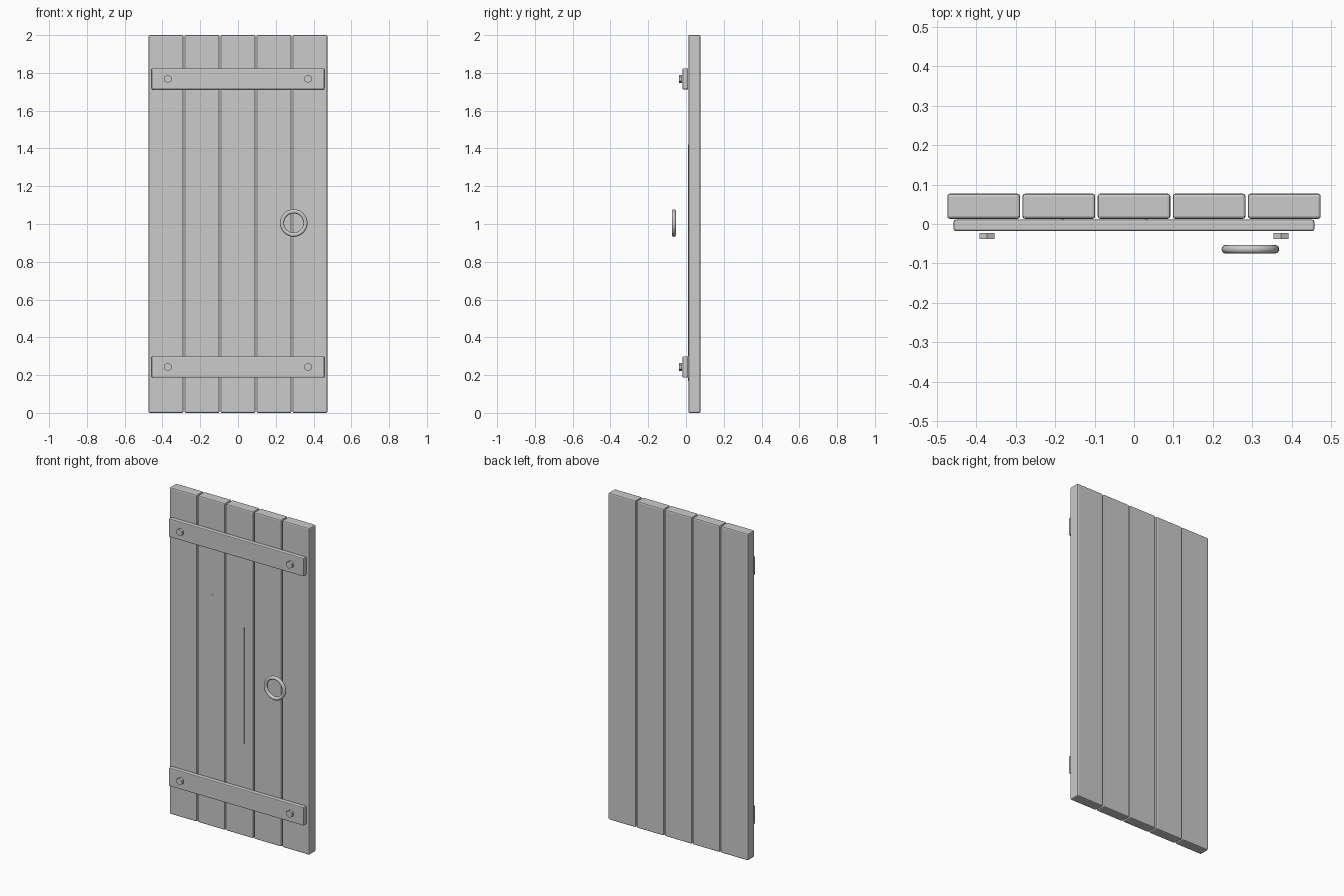
import bpy
from math import pi

if "Cube" in bpy.data.objects:
    bpy.data.objects.remove(bpy.data.objects["Cube"])


def box(name, x, y, z, bevel=0.0):
    """Box from (min, max) ranges, with optional rounded edges."""
    bpy.ops.mesh.primitive_cube_add(size=1, location=[(r[0] + r[1]) / 2 for r in (x, y, z)])
    ob = bpy.context.object
    ob.name = name
    ob.scale = [r[1] - r[0] for r in (x, y, z)]
    bpy.ops.object.transform_apply(location=False, rotation=False, scale=True)
    if bevel:
        mod = ob.modifiers.new("edge_rounding", 'BEVEL')
        mod.width = bevel
        mod.segments = 2
    return ob


# Five vertical planks
WIDTH, PITCH = 0.1845, 0.1905
for i in range(5):
    cx = (i - 2) * PITCH
    box(f"plank_{i + 1}", (cx - WIDTH / 2, cx + WIDTH / 2), (0.013, 0.077), (0, 2), 0.007)

# Thin raised grain lines on the front of two planks
box("grain_line_left", (-0.184, -0.178), (0.010, 0.016), (0.17, 1.42))
box("grain_line_middle", (0.028, 0.034), (0.010, 0.016), (0.565, 1.275))

# Cross braces with a hexagonal bolt head near each end
for label, z in (("lower", 0.243), ("upper", 1.768)):
    box(f"{label}_brace", (-0.457, 0.457), (-0.018, 0.011), (z - 0.056, z + 0.056), 0.005)
    for side, x in (("left", -0.372), ("right", 0.372)):
        bpy.ops.mesh.primitive_cylinder_add(vertices=6, radius=0.022, depth=0.015,
                                            location=(x, -0.030, z), rotation=(pi / 2, 0, 0))
        bpy.context.object.name = f"{label}_{side}_bolt"

# Ring pull
bpy.ops.mesh.primitive_torus_add(major_radius=0.062, minor_radius=0.011,
                                 major_segments=32, minor_segments=12,
                                 location=(0.295, -0.064, 1.005), rotation=(pi / 2, 0, 0))
bpy.context.object.name = "ring_handle"
bpy.ops.object.shade_smooth()
